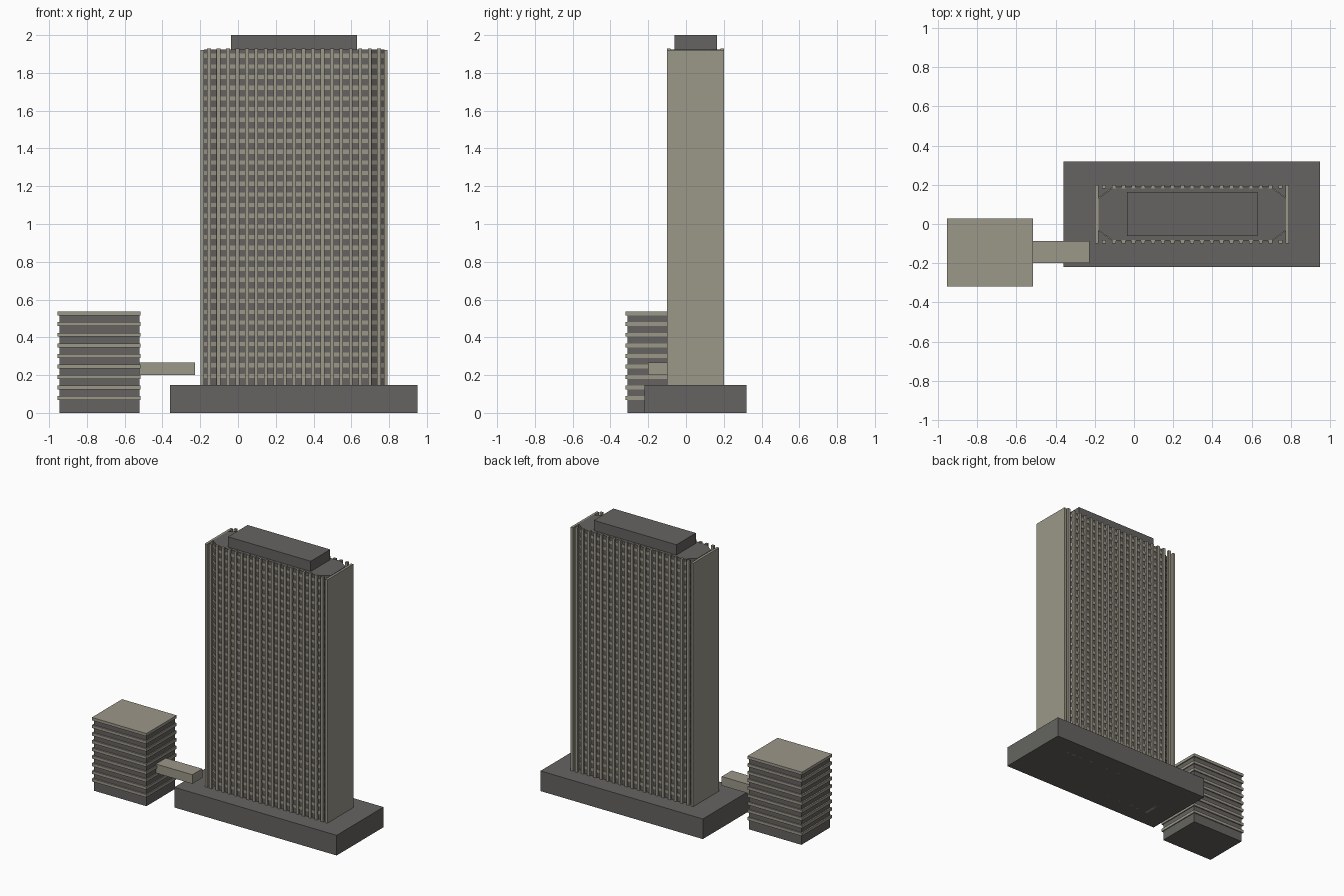
import bpy, bmesh

if "Cube" in bpy.data.objects:
    bpy.data.objects.remove(bpy.data.objects["Cube"])


def material(name, color):
    m = bpy.data.materials.new(name)
    m.diffuse_color = color
    m.use_nodes = True
    m.node_tree.nodes["Principled BSDF"].inputs["Base Color"].default_value = m.diffuse_color
    return m


STONE = material("pale_stone", (0.33, 0.31, 0.25, 1))
DARK = material("dark_grey", (0.13, 0.127, 0.12, 1))


def add_prism(bm, outline, z0, z1):
    bottom = [bm.verts.new((x, y, z0)) for x, y in outline]
    top = [bm.verts.new((x, y, z1)) for x, y in outline]
    n = len(outline)
    bm.faces.new(bottom[::-1])
    bm.faces.new(top)
    for i in range(n):
        j = (i + 1) % n
        bm.faces.new((bottom[i], bottom[j], top[j], top[i]))


def rect(x0, x1, y0, y1):
    return [(x0, y0), (x1, y0), (x1, y1), (x0, y1)]


def octagon(x0, x1, y0, y1, cx, cy):
    return [(x0 + cx, y0), (x1 - cx, y0), (x1, y0 + cy), (x1, y1 - cy),
            (x1 - cx, y1), (x0 + cx, y1), (x0, y1 - cy), (x0, y0 + cy)]


def build(name, prisms, mat):
    bm = bmesh.new()
    for p in prisms:
        add_prism(bm, *p)
    mesh = bpy.data.meshes.new(name)
    bm.to_mesh(mesh)
    bm.free()
    mesh.materials.append(mat)
    obj = bpy.data.objects.new(name, mesh)
    bpy.context.collection.objects.link(obj)
    return obj


# Podium under the tower
build("podium", [(rect(-0.36, 0.95, -0.22, 0.32), 0, 0.147)], DARK)

# Tower core with chamfered corners, and rooftop plant room
build("tower_core", [(octagon(-0.18, 0.775, -0.087, 0.187, 0.075, 0.055), 0, 1.925)], DARK)
build("roof_plant_room", [(rect(-0.037, 0.63, -0.062, 0.163), 1.925, 2.0)], DARK)

# Solid end walls
build("end_walls", [(rect(-0.198, -0.18, -0.1, 0.2), 0, 1.922),
                    (rect(0.773, 0.791, -0.1, 0.2), 0, 1.922)], STONE)

# Vertical fins on both long faces
fins = []
for i in range(19):
    x = -0.153 + i * 0.05
    for y0, y1 in ((-0.1, -0.082), (0.182, 0.2)):
        fins.append((rect(x - 0.01, x + 0.01, y0, y1), 0, 1.93))
build("facade_fins", fins, STONE)

# Floor bands wrapping the core behind the fins
ring = octagon(-0.182, 0.777, -0.091, 0.191, 0.075, 0.055)
build("floor_bands", [(ring, 0.185 + i * 0.0565, 0.207 + i * 0.0565)
                      for i in range(31)], STONE)

# Low annex with projecting floor slabs
build("annex_body", [(rect(-0.945, -0.522, -0.31, 0.02), 0, 0.52)], DARK)
build("annex_slabs", [(rect(-0.955, -0.515, -0.32, 0.028),
                       0.069 + i * 0.0557, 0.09 + i * 0.0557)
                      for i in range(9)], STONE)

# Covered bridge towards the tower
build("link_bridge", [(rect(-0.53, -0.228, -0.2, -0.086), 0.2, 0.266)], STONE)
